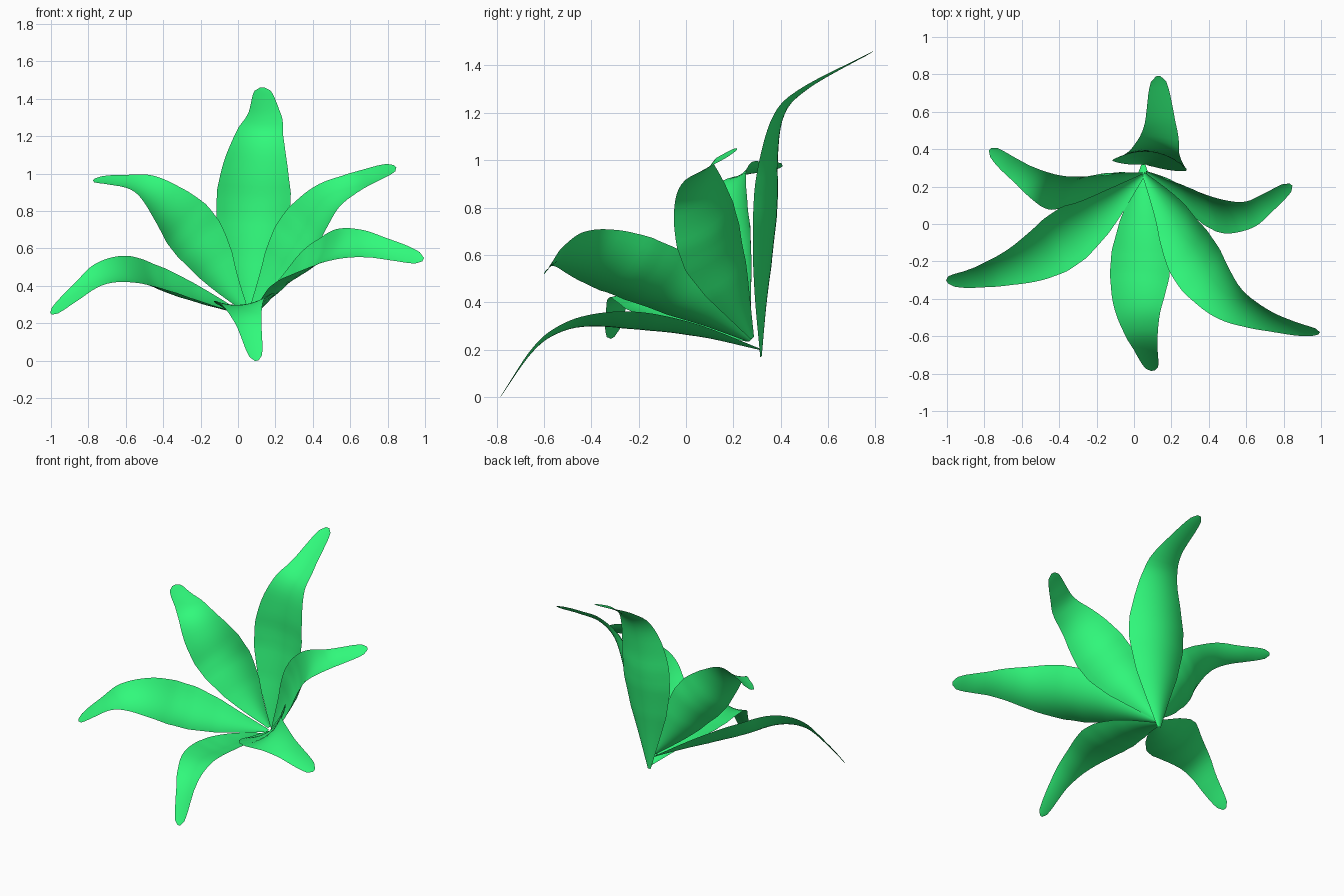
import bpy, bmesh
from mathutils import Vector as V

if "Cube" in bpy.data.objects:
    bpy.data.objects.remove(bpy.data.objects["Cube"])

green = bpy.data.materials.new("leaf_green")
green.diffuse_color = (0.03, 0.95, 0.2, 1)
green.use_nodes = True
green.node_tree.nodes["Principled BSDF"].inputs["Base Color"].default_value = green.diffuse_color

# Half width along a leaf, shared by all leaves: (fraction of length, half width)
PROFILE = [(0, .012), (.12, .075), (.25, .145), (.38, .19), (.48, .192), (.58, .165),
           (.7, .118), (.82, .078), (.93, .056), (.975, .043), (1, .012)]
ROWS, COLS = 44, 10


def spline(pts, n):
    """Catmull-Rom curve resampled at n + 1 equal arc lengths."""
    p = [2 * pts[0] - pts[1]] + pts + [2 * pts[-1] - pts[-2]]
    dense = []
    for i in range(1, len(p) - 2):
        a, b, c, d = p[i - 1:i + 3]
        for k in range(30):
            t = k / 30
            dense.append(.5 * (2 * b + (c - a) * t + (2 * a - 5 * b + 4 * c - d) * t * t
                               + (3 * b - a - 3 * c + d) * t ** 3))
    dense.append(pts[-1])
    dist = [0]
    for a, b in zip(dense, dense[1:]):
        dist.append(dist[-1] + (b - a).length)
    out, j = [], 0
    for i in range(n + 1):
        s = dist[-1] * i / n
        while j < len(dist) - 2 and dist[j + 1] < s:
            j += 1
        out.append(dense[j].lerp(dense[j + 1], (s - dist[j]) / (dist[j + 1] - dist[j])))
    return out


def half_width(t):
    for (a, wa), (b, wb) in zip(PROFILE, PROFILE[1:]):
        if t <= b:
            return wa + (wb - wa) * (t - a) / (b - a)
    return PROFILE[-1][1]


def leaf(name, path, side_mid, side_tip, width, cup):
    """Sweep a cupped cross-section along the path; sides give its tilt."""
    c = spline([V(p) for p in path], ROWS)
    s0, s1 = V(side_mid).normalized(), V(side_tip).normalized()
    bm = bmesh.new()
    grid = []
    for i, p in enumerate(c):
        t = i / ROWS
        tan = (c[min(i + 1, ROWS)] - c[max(i - 1, 0)]).normalized()
        k = min(max((t - .45) / .5, 0), 1)
        side = s0.lerp(s1, k)
        side = (side - tan * side.dot(tan)).normalized()
        inward = side.cross(tan)
        w = half_width(t) * width
        depth = cup * w * (1 - .75 * k)
        row = []
        for j in range(COLS + 1):
            u = 2 * j / COLS - 1
            row.append(bm.verts.new(p + side * w * u - inward * depth * (1 - u * u)))
        grid.append(row)
    for a, b in zip(grid, grid[1:]):
        for j in range(COLS):
            bm.faces.new((a[j], a[j + 1], b[j + 1], b[j])).smooth = True
    me = bpy.data.meshes.new(name)
    bm.to_mesh(me)
    bm.free()
    me.materials.append(green)
    bpy.context.collection.objects.link(bpy.data.objects.new(name, me))


# Tall upright leaf at the back
leaf("back_leaf", [(.06, .315, .17), (.07, .305, .45), (.08, .31, .75), (.09, .33, 1.0),
                   (.115, .385, 1.2), (.14, .5, 1.31), (.13, .79, 1.46)],
     (1, -.14, 0), (1, 0, 0), 1.04, .36)
# Low leaf drooping to the front
leaf("front_leaf", [(.05, .32, .2), (.045, .05, .29), (.035, -.2, .335), (.02, -.42, .33),
                    (.035, -.56, .28), (.06, -.66, .19), (.1, -.785, 0)],
     (-1, 0, -.15), (-1, 0, 0), .84, .3)
# Pair of middle leaves, spreading to the front corners
leaf("front_right_leaf", [(.05, .27, .24), (.17, .08, .38), (.28, -.13, .51), (.465, -.38, .605),
                          (.635, -.49, .625), (.835, -.555, .585), (.99, -.585, .54)],
     (-.18, -.25, -.2), (-.02, -.06, -.09), .97, .4)
leaf("front_left_leaf", [(.05, .26, .24), (-.13, .1, .33), (-.35, -.065, .425), (-.55, -.19, .485),
                         (-.725, -.26, .465), (-.87, -.295, .36), (-1, -.31, .25)],
     (-.14, .27, .16), (-.02, .09, .08), .9, .35)
# Pair of raised leaves, spreading to the back corners
leaf("back_left_leaf", [(.05, .27, .26), (-.07, .23, .43), (-.2, .19, .635), (-.365, .165, .835),
                        (-.5, .205, .945), (-.66, .31, .967), (-.77, .4, .97)],
     (.2, .135, .13), (.03, .09, .045), .88, .38)
leaf("back_right_leaf", [(.06, .28, .25), (.17, .2, .43), (.29, .11, .635), (.455, .05, .85),
                         (.6, .05, .945), (.72, .12, .995), (.84, .21, 1.04)],
     (.2, -.24, -.12), (.03, -.1, -.08), .9, .36)
